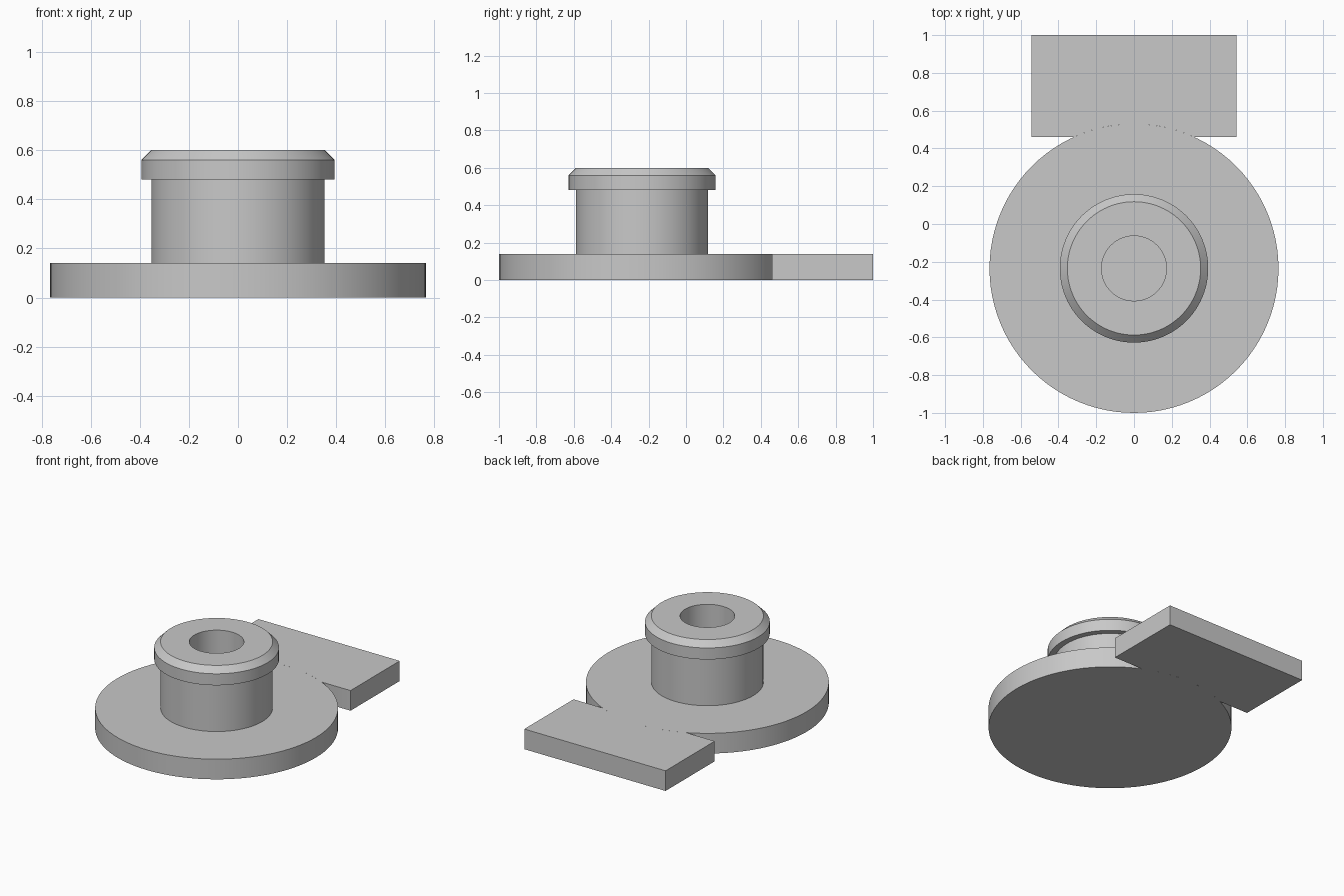
import bpy
import bmesh
import math

CENTRE_Y = -0.235
DISK_R = 0.765
PLATE_H = 0.14
SEGMENTS = 96

if "Cube" in bpy.data.objects:
    bpy.data.objects.remove(bpy.data.objects["Cube"], do_unlink=True)

grey = bpy.data.materials.new("light grey")
grey.use_nodes = True
colour = (0.58, 0.58, 0.58, 1)
grey.diffuse_color = colour
grey.node_tree.nodes["Principled BSDF"].inputs["Base Color"].default_value = colour


def finish(name, bm):
    """Turn a bmesh into a shaded object with the shared material."""
    bmesh.ops.remove_doubles(bm, verts=bm.verts, dist=0.0001)
    bmesh.ops.recalc_face_normals(bm, faces=bm.faces)
    mesh = bpy.data.meshes.new(name)
    bm.to_mesh(mesh)
    bm.free()
    mesh.materials.append(grey)
    obj = bpy.data.objects.new(name, mesh)
    bpy.context.collection.objects.link(obj)
    bpy.ops.object.select_all(action="DESELECT")
    obj.select_set(True)
    bpy.context.view_layer.objects.active = obj
    bpy.ops.object.shade_smooth_by_angle(angle=math.radians(30))
    return obj


def extrude_outline(name, outline, height):
    """Raise a flat outline from the ground to the given height."""
    bm = bmesh.new()
    face = bm.faces.new([bm.verts.new((x, y, 0)) for x, y in outline])
    raised = bmesh.ops.extrude_face_region(bm, geom=[face], use_keep_orig=True)
    verts = [v for v in raised["geom"] if isinstance(v, bmesh.types.BMVert)]
    bmesh.ops.translate(bm, verts=verts, vec=(0, 0, height))
    return finish(name, bm)


def lathe(name, profile):
    """Spin a closed (radius, z) profile around the post axis."""
    bm = bmesh.new()
    verts = [bm.verts.new((r, 0, z)) for r, z in profile]
    edges = [bm.edges.new((a, b)) for a, b in zip(verts, verts[1:] + verts[:1])]
    bmesh.ops.spin(bm, geom=verts + edges, cent=(0, 0, 0), axis=(0, 0, 1),
                   angle=math.tau, steps=SEGMENTS, use_merge=True)
    obj = finish(name, bm)
    obj.location.y = CENTRE_Y
    return obj


# Round base plate
circle = [(DISK_R * math.cos(math.tau * i / SEGMENTS),
           CENTRE_Y + DISK_R * math.sin(math.tau * i / SEGMENTS))
          for i in range(SEGMENTS)]
extrude_outline("base_disk", circle, PLATE_H)

# Hollow post with a chamfered rim; the bore stops at the base plate
lathe("hollow_post", [(0.172, PLATE_H), (0.353, PLATE_H), (0.353, 0.48),
                      (0.393, 0.48), (0.393, 0.56), (0.353, 0.6), (0.172, 0.6)])

# Rectangular rear tab, its front edge cut to fit around the disk
HALF_W, TAB_Y = 0.543, 0.46
start = math.asin((TAB_Y - CENTRE_Y) / DISK_R)
steps = 24
arc = []
for i in range(steps + 1):
    a = start + (math.pi - 2 * start) * i / steps
    arc.append((DISK_R * math.cos(a), CENTRE_Y + DISK_R * math.sin(a)))
tab = [(-HALF_W, TAB_Y), (-HALF_W, 1), (HALF_W, 1), (HALF_W, TAB_Y)] + arc
extrude_outline("rear_tab", tab, PLATE_H)
